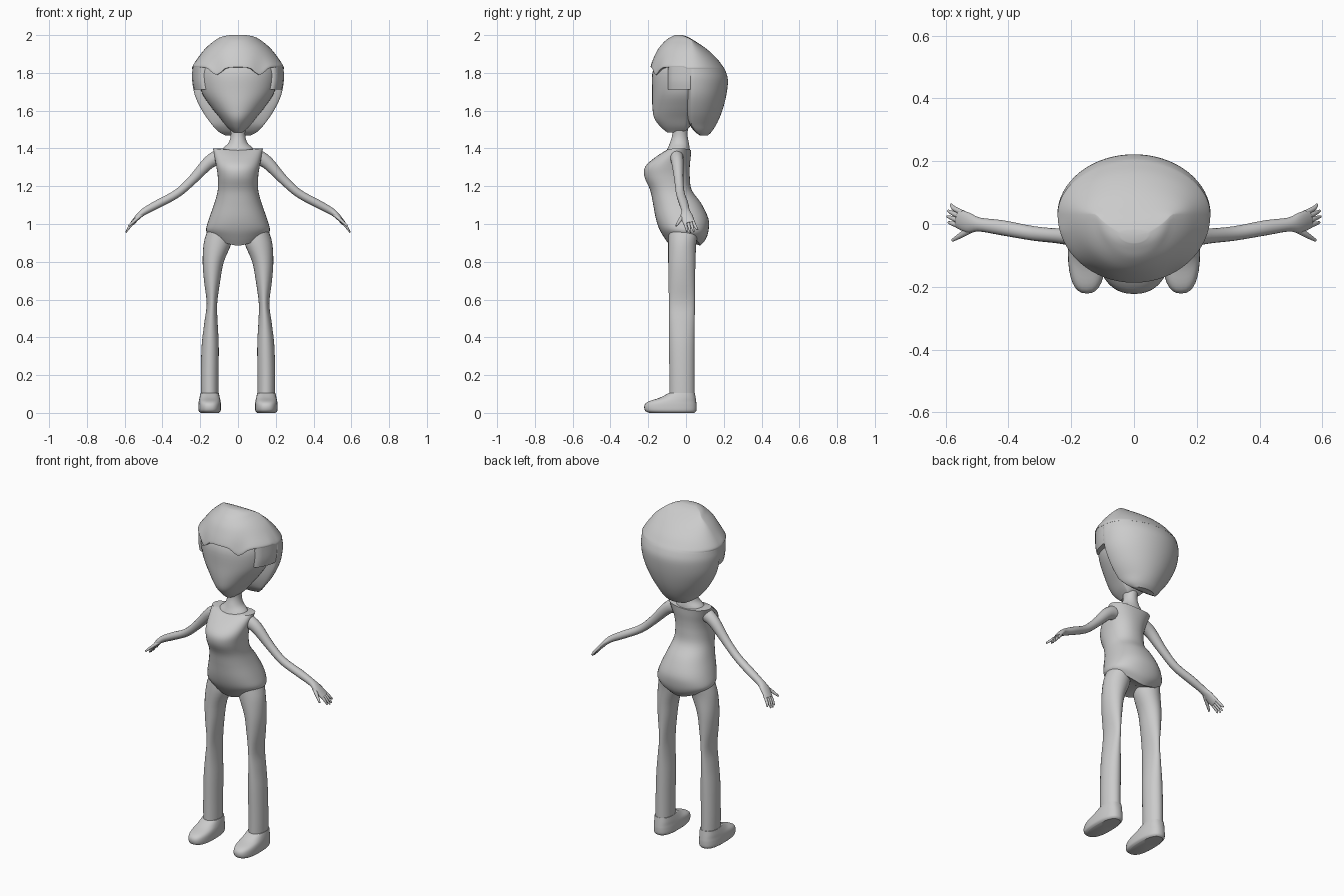
import bpy, bmesh, math
from mathutils import Vector


def smooth_rows(rows, steps):
    """Catmull-Rom interpolation of tuples of numbers."""
    out = []
    for i in range(len(rows) - 1):
        a, b = rows[max(i - 1, 0)], rows[i]
        c, d = rows[i + 1], rows[min(i + 2, len(rows) - 1)]
        for s in range(steps):
            t = s / steps
            out.append([0.5 * (2 * q + (r - p) * t + (2 * p - 5 * q + 4 * r - w) * t * t
                               + (3 * q - p - 3 * r + w) * t ** 3)
                        for p, q, r, w in zip(a, b, c, d)])
    out.append(list(rows[-1]))
    return out


def skin(name, rings, mirror=False, angle=40):
    """Join rings of points into a closed, smooth shaded object."""
    bm = bmesh.new()
    vs = [[bm.verts.new(p) for p in ring] for ring in rings]
    n = len(vs[0])
    for a, b in zip(vs, vs[1:]):
        for i in range(n):
            bm.faces.new((a[i], a[(i + 1) % n], b[(i + 1) % n], b[i]))
    for ring in (vs[0], vs[-1]):
        mid = bm.verts.new(sum((v.co for v in ring), Vector()) / n)
        for i in range(n):
            bm.faces.new((ring[i], ring[(i + 1) % n], mid))
    bmesh.ops.remove_doubles(bm, verts=bm.verts, dist=0.0001)
    bmesh.ops.recalc_face_normals(bm, faces=bm.faces)
    mesh = bpy.data.meshes.new(name)
    bm.to_mesh(mesh)
    bm.free()
    ob = bpy.data.objects.new(name, mesh)
    bpy.context.collection.objects.link(ob)
    if mirror:
        ob.modifiers.new("Mirror", 'MIRROR')
    bpy.ops.object.select_all(action='DESELECT')
    bpy.context.view_layer.objects.active = ob
    ob.select_set(True)
    bpy.ops.object.shade_smooth_by_angle(angle=math.radians(angle))
    return ob


def stack(name, rows, cx=None, cy=None, power=1, wave=None, ymin=-9, mirror=False, sides=40, steps=4):
    """Horizontal rings. Row: z, x centre, x radius, y front, y back, wave amount."""
    rings = []
    for z, x0, rx, yf, yb, lift in smooth_rows(rows, steps):
        y0 = (yf + yb) / 2 if cy is None else min(max(cy, yf + 0.01), yb - 0.01)
        ring = []
        for i in range(sides):
            a = 2 * math.pi * i / sides
            c, s = math.cos(a), math.sin(a)
            c, s = (math.copysign(abs(v) ** power, v) for v in (c, s))
            x = x0 + rx * c
            y = y0 + s * ((yb - y0) if s > 0 else (y0 - yf))
            ring.append((x, max(y, ymin), z + (lift * wave(x, y) if wave else 0)))
        rings.append(ring)
    return skin(name, rings, mirror)


def limb(name, rows, sides=16, steps=4):
    """Mirrored tube. Row: x, y, z, half width, half thickness."""
    pts = smooth_rows(rows, steps)
    rings = []
    for i, (x, y, z, w, h) in enumerate(pts):
        t = Vector(pts[min(i + 1, len(pts) - 1)][:3]) - Vector(pts[max(i - 1, 0)][:3])
        v = t.cross(Vector((0, 1, 0))).normalized()
        u = v.cross(t).normalized()
        rings.append([Vector((x, y, z)) + u * w * math.cos(k * 2 * math.pi / sides)
                      + v * h * math.sin(k * 2 * math.pi / sides) for k in range(sides)])
    return skin(name, rings, True, 60)


# Bodysuit: high-cut at the hips, low at the crotch and seat
stack("bodysuit", [
    (0.885, 0, 0.150, -0.085, 0.075, 1), (0.92, 0, 0.165, -0.11, 0.105, 0.6),
    (0.97, 0, 0.168, -0.14, 0.12, 0.15), (1.03, 0, 0.153, -0.16, 0.118, 0),
    (1.11, 0, 0.125, -0.175, 0.08, 0), (1.18, 0, 0.107, -0.19, 0.03, 0),
    (1.25, 0, 0.107, -0.22, 0.02, 0), (1.305, 0, 0.115, -0.215, 0.02, 0),
    (1.355, 0, 0.125, -0.16, 0.025, 0.1), (1.39, 0, 0.132, -0.105, 0.027, 0.25)],
    power=0.9, wave=lambda x, y: 0.055 * (abs(x) / 0.16) ** 1.5)

# Neck with a flare into the chest
stack("neck", [
    (1.34, 0, 0.105, -0.13, 0.02, 0), (1.395, 0, 0.085, -0.10, 0.02, 0),
    (1.43, 0, 0.05, -0.085, 0.015, 0), (1.48, 0, 0.038, -0.072, 0.008, 0),
    (1.56, 0, 0.05, -0.08, 0.02, 0)], sides=28)

# Legs
stack("leg", [
    (0.97, 0.10, 0.06, -0.09, 0.07, 0), (0.90, 0.108, 0.073, -0.094, 0.055, 0),
    (0.80, 0.131, 0.056, -0.094, 0.05, 0), (0.70, 0.137, 0.043, -0.093, 0.048, 0),
    (0.58, 0.138, 0.028, -0.09, 0.047, 0), (0.48, 0.143, 0.035, -0.09, 0.046, 0),
    (0.36, 0.147, 0.045, -0.09, 0.046, 0), (0.20, 0.15, 0.047, -0.088, 0.046, 0),
    (0.05, 0.15, 0.046, -0.088, 0.046, 0)], mirror=True, sides=28)

# Shoes
stack("shoe", [
    (0.0, 0.15, 0.048, -0.195, 0.045, 0), (0.012, 0.15, 0.059, -0.217, 0.055, 0),
    (0.04, 0.15, 0.060, -0.22, 0.056, 0), (0.06, 0.15, 0.058, -0.20, 0.054, 0),
    (0.08, 0.15, 0.054, -0.14, 0.051, 0), (0.105, 0.15, 0.048, -0.091, 0.047, 0)],
    power=0.8, mirror=True, sides=32)

# Arms running into flat hands
limb("arm", [
    (0.10, -0.05, 1.355, 0.036, 0.042), (0.155, -0.045, 1.325, 0.032, 0.034),
    (0.24, -0.038, 1.235, 0.024, 0.025), (0.32, -0.03, 1.163, 0.023, 0.022),
    (0.42, -0.012, 1.108, 0.024, 0.022), (0.49, -0.002, 1.07, 0.022, 0.019),
    (0.525, 0.003, 1.043, 0.032, 0.015), (0.56, 0.017, 1.003, 0.031, 0.011)])

# Fingers and thumb
for i, (x, y, z) in enumerate([(0.583, 0.062, 0.97), (0.592, 0.042, 0.958),
                               (0.594, 0.024, 0.955), (0.590, 0.005, 0.96)]):
    y0 = 0.036 - 0.014 * i
    limb("finger", [(0.545, y0, 1.02, 0.008, 0.008), (0.572, (y + y0) / 2, 0.988, 0.008, 0.008),
                    (x, y, z, 0.004, 0.004)], sides=10)
limb("thumb", [(0.51, -0.01, 1.05, 0.014, 0.011), (0.545, -0.032, 1.02, 0.010, 0.009),
               (0.578, -0.052, 0.99, 0.005, 0.005)], sides=10)

# Head: flat-fronted face with a pointed chin
stack("head", [
    (1.485, 0, 0.028, -0.10, -0.01, 0), (1.515, 0, 0.06, -0.135, 0.02, 0),
    (1.56, 0, 0.095, -0.168, 0.05, 0), (1.62, 0, 0.143, -0.178, 0.08, 0),
    (1.70, 0, 0.193, -0.179, 0.09, 0), (1.80, 0, 0.208, -0.178, 0.10, 0),
    (1.87, 0, 0.19, -0.15, 0.10, 0)], cy=-0.01)


# Hair crown with a wavy fringe
def fringe(x, y):
    return (0.01 - 0.042 * math.exp(-((abs(x) - 0.115) / 0.035) ** 2)) if y < 0 else 0


stack("hair_crown", [
    (1.82, 0, 0.242, -0.187, 0.205, 1), (1.835, 0, 0.241, -0.185, 0.195, 0.8),
    (1.88, 0, 0.212, -0.17, 0.16, 0.2), (1.93, 0, 0.172, -0.145, 0.105, 0),
    (1.97, 0, 0.125, -0.11, 0.045, 0), (1.99, 0, 0.09, -0.08, 0.01, 0),
    (2.0, 0, 0.045, -0.06, -0.02, 0)], cy=0.03, wave=fringe, sides=64)

# Side locks: a band of hair cut off ahead of the temples
stack("hair_side_locks", [
    (1.712, 0, 0.232, -0.18, 0.20, 0), (1.76, 0, 0.240, -0.185, 0.215, 0),
    (1.83, 0, 0.241, -0.185, 0.195, 0)], cy=0.03, ymin=-0.095, sides=64)

# Back of the hair, a rounded bob
stack("hair_back", [
    (1.468, 0, 0.065, 0.075, 0.115, 0), (1.49, 0, 0.105, 0.045, 0.137, 0),
    (1.535, 0, 0.145, 0.015, 0.165, 0), (1.60, 0, 0.19, 0.0, 0.192, 0),
    (1.68, 0, 0.228, -0.002, 0.213, 0), (1.76, 0, 0.243, -0.002, 0.222, 0),
    (1.81, 0, 0.242, -0.002, 0.209, 0), (1.835, 0, 0.24, -0.002, 0.194, 0)], cy=0.03, sides=64)
